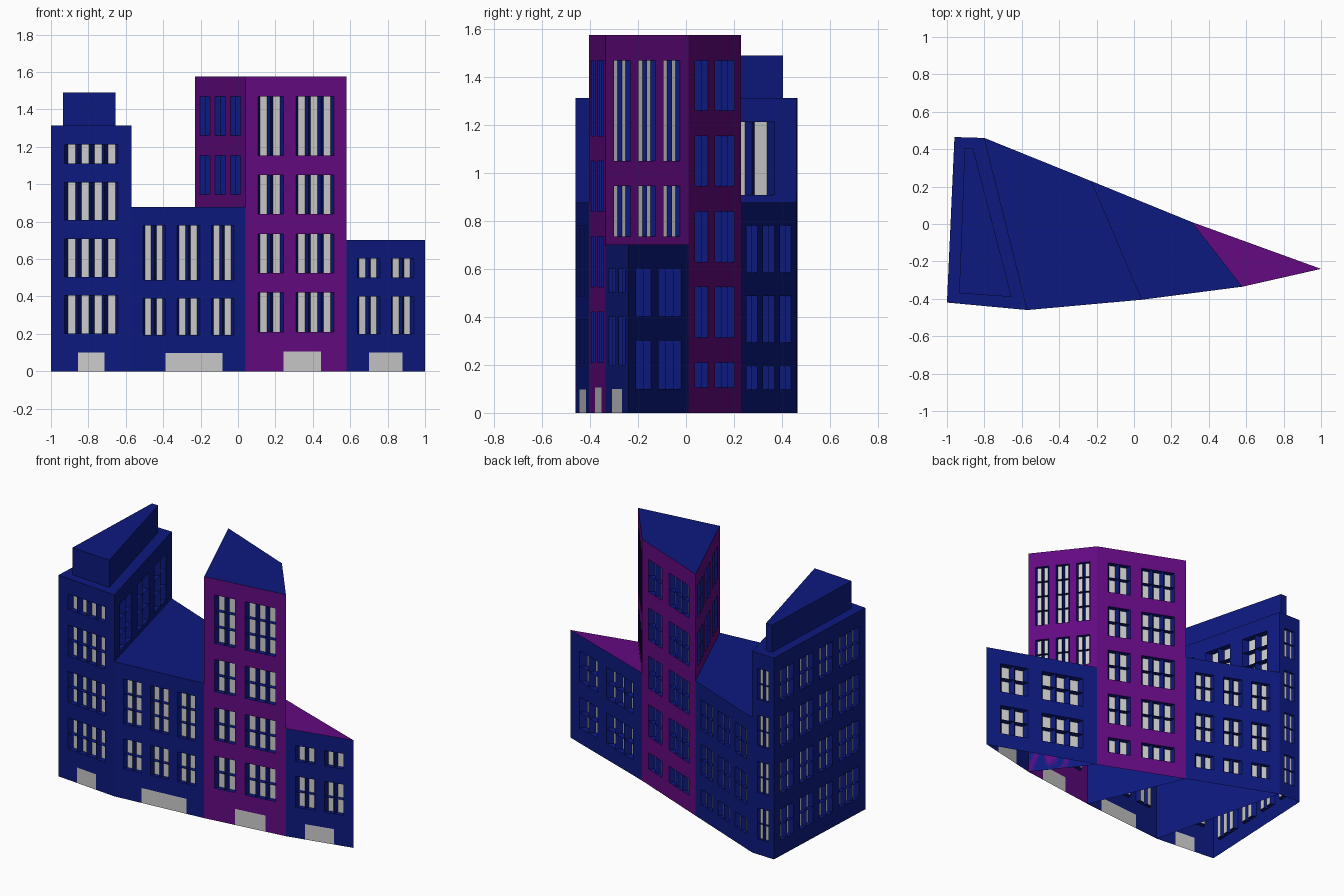
import bpy, bmesh
from mathutils import Vector

if "Cube" in bpy.data.objects:
    bpy.data.objects.remove(bpy.data.objects["Cube"])


def material(name, rgb):
    m = bpy.data.materials.new(name)
    m.diffuse_color = (*rgb, 1)
    m.use_nodes = True
    m.node_tree.nodes["Principled BSDF"].inputs["Base Color"].default_value = m.diffuse_color
    return m


BLUE = material("blue", (0.004, 0.010, 0.21))
PURPLE = material("purple", (0.125, 0.003, 0.22))


def make(name, faces, mat=None):
    """Build one object from a list of point loops."""
    if not faces:
        return
    bm = bmesh.new()
    for f in faces:
        bm.faces.new([bm.verts.new(p) for p in f])
    bmesh.ops.remove_doubles(bm, verts=bm.verts, dist=0.0005)
    me = bpy.data.meshes.new(name)
    bm.to_mesh(me)
    bm.free()
    if mat:
        me.materials.append(mat)
    bpy.context.collection.objects.link(bpy.data.objects.new(name, me))


def building(name, pts, height, m, sides, wall_mat, roof_mat, base=0.0):
    """Open-bottomed block; every side is an n x m grid holding window cells and a door.
    sides: (n, window column spans, window row spans, door span, plain blue rows)"""
    walls, inner, reveals, panes, doors = [], [], [], [], []
    dz = (height - base) / m
    for k, (n, cols, rows, door, blue_rows) in enumerate(sides):
        a, b = Vector((*pts[k], 0)), Vector((*pts[(k + 1) % len(pts)], 0))
        along = b - a
        out = Vector((along.y, -along.x, 0)).normalized()
        depth = 0.45 * along.length / n

        def P(u, z, d=0.0):
            return a + along * (u / n) - out * d + Vector((0, 0, base + z * dz))

        for i in range(n):
            for j in range(m):
                q = [P(i, j), P(i + 1, j), P(i + 1, j + 1), P(i, j + 1)]
                if any(c[0] <= i < c[1] for c in cols) and any(r[0] <= j < r[1] for r in rows):
                    # tapered recess with a grey pane at the back
                    l, r = i + 0.22, i + 0.78
                    p = [P(l, j, depth), P(r, j, depth), P(r, j + 1, depth), P(l, j + 1, depth)]
                    panes.append(p)
                    for e in range(4):
                        f = (e + 1) % 4
                        reveals.append([q[e], q[f], p[f], p[e]])
                elif door and j == 0 and door[0] <= i < door[1]:
                    doors.append(q)
                elif j < blue_rows:
                    inner.append(q)
                else:
                    walls.append(q)
    make(name + "_walls", walls, wall_mat)
    make(name + "_party_wall", inner, BLUE)
    make(name + "_window_reveals", reveals, BLUE)
    make(name + "_window_panes", panes)
    make(name + "_door", doors)
    make(name + "_roof", [[(x, y, height) for x, y in pts]], roof_mat)


PLAIN = (1, [], [], None, 0)
TWO = [(1, 3), (4, 7)]
THREE = [(1, 3), (4, 6), (7, 9)]
FOUR_ROWS = [(1, 3), (4, 6), (7, 9), (10, 12)]

# left block, tall and blue
building("left_block", [(-1, -.42), (-.57, -.46), (-.80, .46), (-.96, .465)], 1.313, 13, [
    (6, [(1, 5)], [(2, 4), (5, 7), (8, 10), (11, 12)], (2, 4), 0),
    (10, THREE, [(9, 12)], None, 0),
    (4, [(1, 3)], FOUR_ROWS, None, 0),
    (14, [(1, 3), (4, 6), (7, 9), (10, 13)], FOUR_ROWS, None, 0),
], BLUE, BLUE)

# penthouse on the left block
building("penthouse", [(-.935, -.37), (-.655, -.39), (-.86, .405), (-.905, .405)],
         1.49, 1, [PLAIN] * 4, BLUE, BLUE, base=1.313)

# low middle block; its two ends are closed by the neighbours
building("middle_block", [(-.57, -.46), (.04, -.405), (-.23, .23), (-.80, .46)], 0.878, 9, [
    (10, THREE, [(2, 4), (5, 8)], (3, 8), 0),
    PLAIN,
    (10, THREE, [(1, 2), (3, 5), (6, 8)], None, 0),
    PLAIN,
], BLUE, BLUE)

# purple tower
building("tower", [(.04, -.405), (.58, -.335), (.31, .01), (-.23, .23)], 1.575, 15, [
    (8, TWO, [(2, 4), (5, 7), (8, 10), (11, 14)], (3, 6), 0),
    (10, THREE, [(7, 9), (10, 14)], None, 0),
    (8, TWO, [(1, 2), (3, 5), (6, 8), (9, 11), (12, 14)], None, 0),
    (10, THREE, [(9, 11), (12, 14)], None, 8),
], PURPLE, BLUE)

# pointed right block with a purple roof
building("right_block", [(.58, -.335), (1, -.24), (.31, .01)], 0.702, 7, [
    (7, [(1, 3), (4, 6)], [(2, 4), (5, 6)], (2, 5), 0),
    (8, TWO, [(1, 3), (4, 6)], None, 0),
    PLAIN,
], BLUE, PURPLE)
